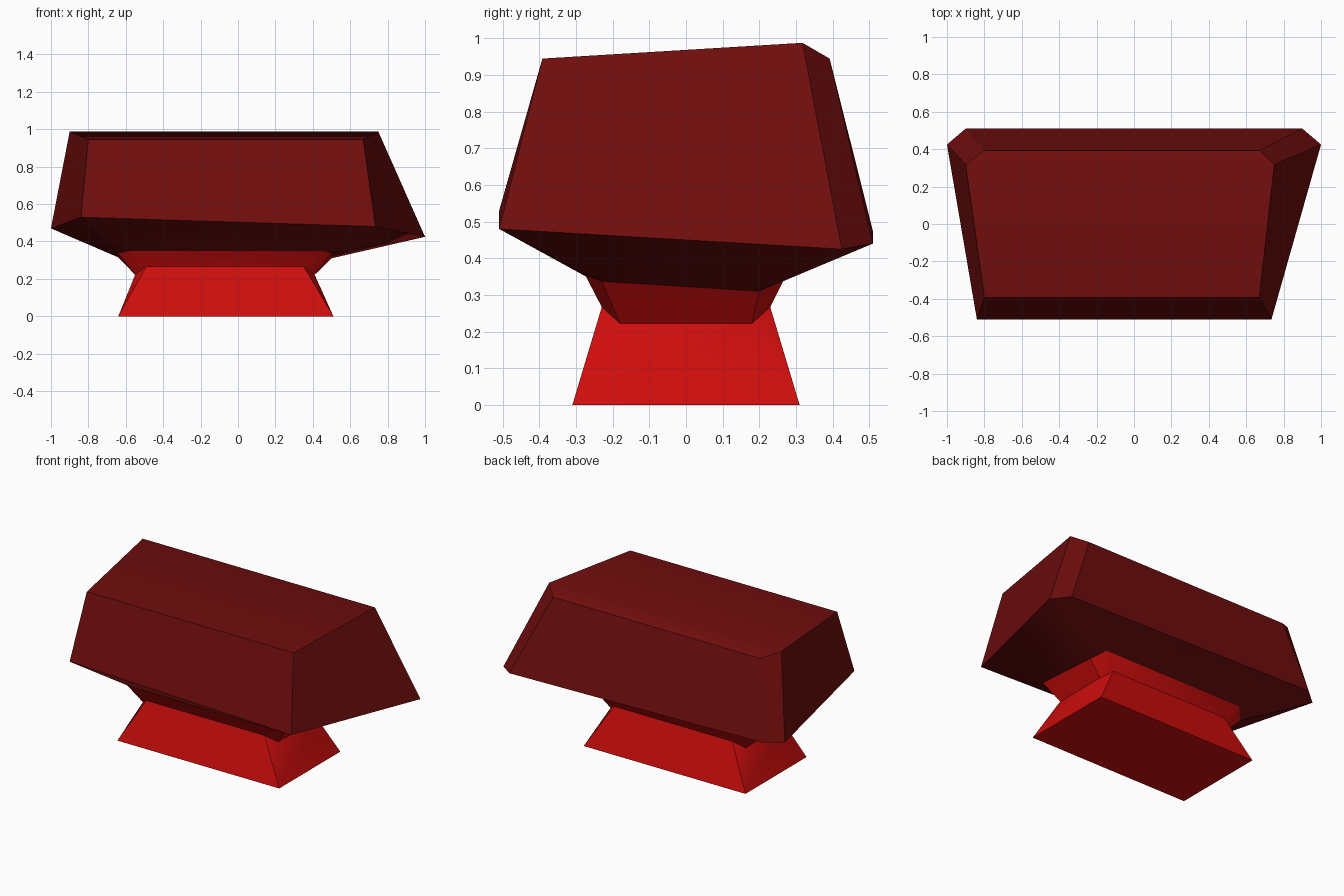
import bpy, bmesh

if "Cube" in bpy.data.objects:
    bpy.data.objects.remove(bpy.data.objects["Cube"])


def material(name, color):
    m = bpy.data.materials.new(name)
    m.diffuse_color = (*color, 1)
    m.use_nodes = True
    m.node_tree.nodes["Principled BSDF"].inputs["Base Color"].default_value = m.diffuse_color
    return m


def loft(name, rings, mat, cap_bottom=False, top_strip=False):
    """Skin eight-point rings; repeated points collapse into plain corners."""
    bm = bmesh.new()
    rows = [[bm.verts.new(p) for p in ring] for ring in rings]
    for a, b in zip(rows, rows[1:]):
        for i in range(8):
            j = (i + 1) % 8
            bm.faces.new((a[i], a[j], b[j], b[i]))
    if cap_bottom:
        bm.faces.new(rows[0][::-1])
    if top_strip:
        t = rows[-1]
        bm.faces.new((t[0], t[1], t[2], t[3], t[6], t[7]))
        bm.faces.new((t[3], t[4], t[5], t[6]))
    bmesh.ops.remove_doubles(bm, verts=bm.verts, dist=0.001)
    bmesh.ops.dissolve_degenerate(bm, edges=bm.edges, dist=0.001)
    bmesh.ops.recalc_face_normals(bm, faces=bm.faces)
    me = bpy.data.meshes.new(name)
    bm.to_mesh(me)
    bm.free()
    me.materials.append(mat)
    ob = bpy.data.objects.new(name, me)
    bpy.context.collection.objects.link(ob)
    bpy.context.view_layer.objects.active = ob
    ob.select_set(True)
    bpy.ops.object.shade_smooth_by_angle(angle=0.6)
    ob.select_set(False)


# Ring order: front left, front right, right front, right back,
#             back right, back left, left back, left front
def ring(fl, fr, rf, rb, br, bl, lb, lf):
    return [fl, fr, rf, rb, br, bl, lb, lf]


def chamfered(x0, x1, y, z, dx, dy, dz):
    """Ring with cut corners whose ends sit lower by dz."""
    return ring((x0 + dx, -y, z), (x1 - dx, -y, z),
                (x1, dy - y, z - dz), (x1, y - dy, z - dz),
                (x1 - dx, y, z), (x0 + dx, y, z),
                (x0, y - dy, z - dz), (x0, dy - y, z - dz))


foot = chamfered(-0.64, 0.51, 0.31, 0, 0, 0, 0)
waist = chamfered(-0.55, 0.41, 0.23, 0.267, 0.06, 0.05, 0.045)
neck = ring((-0.57, -0.273, 0.35), (0.44, -0.273, 0.35),
            (0.50, -0.23, 0.337), (0.50, 0.20, 0.31),
            (0.44, 0.273, 0.353), (-0.57, 0.273, 0.353),
            (-0.64, 0.20, 0.315), (-0.64, -0.23, 0.337))
FL, FR = (-0.84, -0.51, 0.53), (0.735, -0.51, 0.48)
belly = ring(FL, FR, FR, (1.0, 0.425, 0.425),
             (0.90, 0.51, 0.44), (-0.90, 0.51, 0.475), (-1.0, 0.425, 0.47), FL)
TL, TR = (-0.80, -0.392, 0.945), (0.67, -0.392, 0.945)
crown = ring(TL, TR, TR, (0.75, 0.318, 0.988),
             (0.67, 0.392, 0.945), (-0.80, 0.392, 0.945), (-0.90, 0.318, 0.988), TL)

# Bright pedestal and dark head
loft("pedestal", [foot, waist, neck], material("bright red", (0.62, 0.004, 0.004)), cap_bottom=True)
loft("head", [neck, belly, crown], material("dark red", (0.16, 0.004, 0.004)), top_strip=True)
